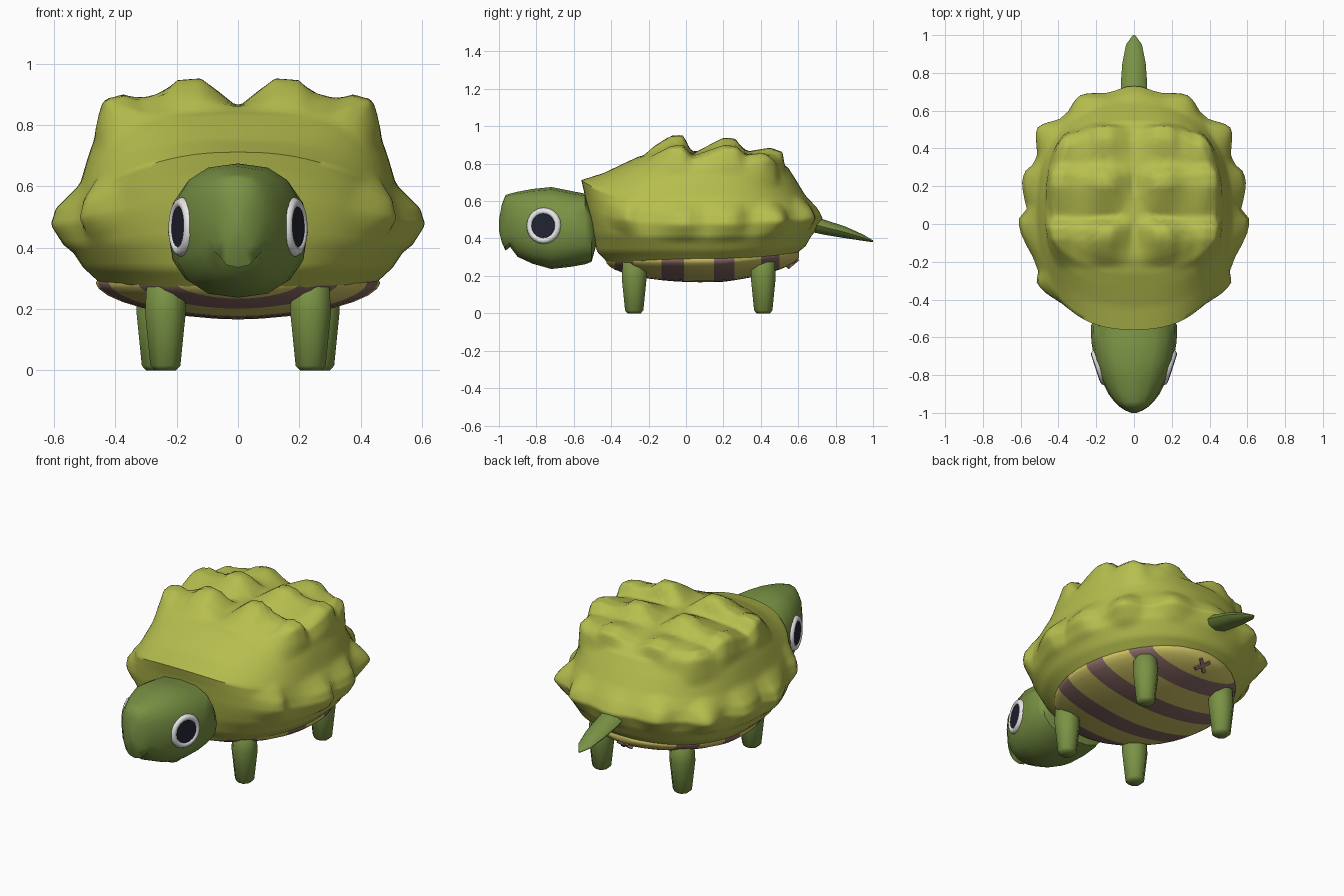
import bpy, bmesh, math
from mathutils import Vector, Matrix

if "Cube" in bpy.data.objects:
    bpy.data.objects.remove(bpy.data.objects["Cube"])


def mat(name, r, g, b):
    m = bpy.data.materials.new(name)
    m.diffuse_color = (r, g, b, 1)
    m.use_nodes = True
    m.node_tree.nodes["Principled BSDF"].inputs["Base Color"].default_value = m.diffuse_color
    return m


SHELL = mat("shell green", 0.47, 0.52, 0.077)
SKIN = mat("skin green", 0.19, 0.285, 0.058)
BELLY = mat("belly yellow", 0.62, 0.54, 0.125)
BROWN = mat("stripe brown", 0.245, 0.14, 0.13)
WHITE = mat("eye white", 0.80, 0.80, 0.80)
DARK = mat("pupil dark", 0.016, 0.017, 0.032)


def spow(v, e):
    return math.copysign(abs(v) ** e, v)


def clamp(v):
    return max(0.0, min(1.0, v))


def finish(name, bm, mats, angle=40):
    bmesh.ops.recalc_face_normals(bm, faces=bm.faces)
    me = bpy.data.meshes.new(name)
    bm.to_mesh(me)
    bm.free()
    for m in mats:
        me.materials.append(m)
    ob = bpy.data.objects.new(name, me)
    bpy.context.collection.objects.link(ob)
    bpy.ops.object.select_all(action='DESELECT')
    ob.select_set(True)
    bpy.context.view_layer.objects.active = ob
    bpy.ops.object.shade_smooth_by_angle(angle=math.radians(angle))
    return ob


def loft(name, rings, mats, angle=40):
    """Skin a list of equally long closed rings and cap both ends."""
    bm = bmesh.new()
    rows = [[bm.verts.new(p) for p in r] for r in rings]
    n = len(rows[0])
    for a, b in zip(rows, rows[1:]):
        for i in range(n):
            j = (i + 1) % n
            bm.faces.new((a[i], a[j], b[j], b[i]))
    bm.faces.new(rows[0])
    bm.faces.new(rows[-1])
    return finish(name, bm, mats, angle)


def section(y, zb, zt, w, n, e=1.0):
    """Upright oval section at depth y."""
    zc, h = (zb + zt) / 2, (zt - zb) / 2
    return [(w * spow(math.cos(a), e), y, zc + h * spow(math.sin(a), e))
            for a in (2 * math.pi * i / n for i in range(n))]


# Shell: oval rings (z front, z side, z back, half width, y front, y back)
KEYS = [
    (0.25, 0.275, 0.31, 0.44, -0.40, 0.58),
    (0.33, 0.335, 0.36, 0.505, -0.475, 0.64),
    (0.43, 0.41, 0.44, 0.555, -0.505, 0.685),
    (0.56, 0.48, 0.51, 0.562, -0.53, 0.71),
    (0.65, 0.535, 0.57, 0.545, -0.545, 0.68),
    (0.712, 0.60, 0.635, 0.518, -0.56, 0.635),
    (0.75, 0.695, 0.71, 0.49, -0.44, 0.59),
    (0.80, 0.775, 0.78, 0.462, -0.335, 0.545),
    (0.835, 0.825, 0.81, 0.43, -0.26, 0.50),
    (0.86, 0.845, 0.835, 0.36, -0.18, 0.43),
    (0.867, 0.86, 0.857, 0.18, -0.02, 0.28),
    (0.867, 0.867, 0.867, 0.01, 0.12, 0.14),
]
# Swept scales: (x, y, z, push x, push y, push z, flat half width, reach)
SCALES = [
    (0.16, -0.03, 0.87, 0, 0, 0.09, 0.04, 0.15),
    (0.16, 0.25, 0.87, 0, 0, 0.078, 0.04, 0.15),
    (0.16, 0.47, 0.83, 0, 0.03, 0.05, 0.04, 0.15),
    (0.37, -0.03, 0.83, 0.03, 0, 0.055, 0.03, 0.13),
    (0.37, 0.25, 0.83, 0.03, 0, 0.055, 0.03, 0.13),
    (0.37, 0.45, 0.80, 0.02, 0.025, 0.045, 0.03, 0.13),
    (0.56, 0.02, 0.50, 0.048, 0, 0, 0.03, 0.12),
    (0.54, 0.26, 0.50, 0.04, 0, 0, 0.03, 0.12),
    (0.45, 0.46, 0.50, 0.05, 0.04, 0, 0.03, 0.11),
    (0.25, 0.64, 0.53, 0.03, 0.03, 0, 0.03, 0.11),
    (0.49, -0.31, 0.53, 0.035, -0.01, 0, 0.03, 0.12),
    (0.0, 0.70, 0.52, 0, 0.02, 0, 0.03, 0.11),
]


def add_scales(p):
    push = Vector((0, 0, 0))
    side = 1 if p.x >= 0 else -1
    q = Vector((abs(p.x), p.y, p.z))
    for x, y, z, dx, dy, dz, flat, reach in SCALES:
        d = q - Vector((x, y, z))
        if dy > 0.025 and dz == 0:      # rear rim scales are plain cones
            k = clamp((reach - d.length) / (reach - 0.02))
        else:
            lat = math.hypot(d.x, d.z)
            along = (d.y + 0.2) / 0.15 if d.y < 0 else 1 - (d.y - 0.015) / 0.045
            k = clamp((reach - lat) / (reach - flat)) * clamp(along)
        push += Vector((dx * side, dy, dz)) * k
    return p + push


SEG, SUB = 128, 5
keys = []
for a, b in zip(KEYS, KEYS[1:]):
    keys += [[u + (v - u) * s / SUB for u, v in zip(a, b)] for s in range(SUB)]
keys.append(KEYS[-1])
rings = []
for zf, zs, zb, w, yf, yb in keys:
    back_e = 0.93 - 0.13 * clamp((zs - 0.45) / 0.35)
    front_e = 0.93 - 0.11 * clamp((zs - 0.30) / 0.15)
    ring = []
    for i in range(SEG):
        a = 2 * math.pi * i / SEG
        e = back_e if math.sin(a) > 0 else front_e
        c, s = spow(math.cos(a), e), spow(math.sin(a), e)
        ymid = 0.08 if yf < 0.08 else (yf + yb) / 2
        y = ymid + s * ((yb - ymid) if s > 0 else (ymid - yf))
        z = zs + ((zb - zs) * s * s if s > 0 else (zf - zs) * s ** 4)
        ring.append(add_scales(Vector((w * c, y, z))))
    rings.append(ring)
loft("shell", rings, [SHELL], 60)

# Belly: bowl with cross stripes, stations placed on the stripe edges
STRIPES = [(-0.38, -0.28), (-0.13, -0.01), (0.15, 0.26), (0.40, 0.50)]
stations = sorted([v for s in STRIPES for v in s] +
                  [-0.425, -0.41, -0.33, -0.2, -0.07, 0.07, 0.205, 0.33, 0.45, 0.54, 0.58, 0.605])
rings = []
for y in stations:
    k = math.sqrt(max(0.0, 1 - ((y - 0.09) / 0.52) ** 2)) + 0.01
    zr = 0.285 + 0.03 * clamp((y - 0.2) / 0.4)
    rings.append(section(y, zr - 0.118 * k, zr + 0.118 * k, 0.46 * k, 32, 1.12))
belly = loft("belly", rings, [BELLY, BROWN], 60)
for f in belly.data.polygons:
    if any(a < f.center.y < b for a, b in STRIPES):
        f.material_index = 1

# Crossed mark under the tail
bm = bmesh.new()
for t in (45, -45):
    m = (Matrix.Translation((0, 0.57, 0.268)) @ Matrix.Rotation(math.radians(40), 4, 'X')
         @ Matrix.Rotation(math.radians(t), 4, 'Z') @ Matrix.Diagonal((0.09, 0.018, 0.022, 1)))
    bmesh.ops.create_cube(bm, size=1, matrix=m)
finish("crossed_mark", bm, [BROWN])

# Head with a small hooked beak: (y, z bottom, z top, half width)
HEAD = [(-1.0, 0.44, 0.50, 0.015), (-0.985, 0.38, 0.58, 0.05), (-0.965, 0.335, 0.632, 0.08),
        (-0.94, 0.355, 0.64, 0.105), (-0.90, 0.302, 0.65, 0.135), (-0.82, 0.265, 0.665, 0.175),
        (-0.72, 0.237, 0.675, 0.21), (-0.62, 0.248, 0.655, 0.226), (-0.54, 0.262, 0.64, 0.228),
        (-0.505, 0.275, 0.56, 0.215), (-0.47, 0.40, 0.47, 0.08)]
loft("head", [section(y, b, t, w, 16, 0.8) for y, b, t, w in HEAD], [SKIN], 50)

# Eyes: pale ring around a dark disc
for side, tag in ((1, "right"), (-1, "left")):
    out = Vector((side, -0.33, 0.02)).normalized()
    base = (Matrix.Translation((side * 0.190, -0.762, 0.468))
            @ out.to_track_quat('Z', 'Y').to_matrix().to_4x4())
    prof = [(0.094, -0.03), (0.097, -0.004), (0.09, 0.008), (0.079, 0.013),
            (0.068, 0.009), (0.063, 0.0), (0.062, -0.03)]
    ring = [[base @ Vector((r * math.cos(a), r * math.sin(a), h))
             for a in (2 * math.pi * i / 20 for i in range(20))] for r, h in prof]
    loft("eye_ring_" + tag, ring, [WHITE], 75)
    bm = bmesh.new()
    bmesh.ops.create_cone(bm, cap_ends=True, segments=20, radius1=0.065, radius2=0.065,
                          depth=0.03, matrix=base @ Matrix.Translation((0, 0, -0.008)))
    finish("pupil_" + tag, bm, [DARK])

# Legs: tapered eight-sided columns
LEG = [(0.0, 0.038), (0.015, 0.053), (0.19, 0.072), (0.27, 0.067), (0.287, 0.05)]
for side, tag in ((1, "right"), (-1, "left")):
    for x, y, part in ((0.237, -0.277, "front_leg_"), (0.265, 0.413, "hind_leg_")):
        loft(part + tag, [[(side * x + r * math.cos(a), y + r * math.sin(a), z)
                           for a in (math.pi * (i + 0.5) / 4 for i in range(8))]
                          for z, r in LEG], [SKIN], 50)

# Tail
TAIL = [(0.60, 0.45, 0.55, 0.07), (0.74, 0.42, 0.50, 0.07), (0.85, 0.402, 0.465, 0.062),
        (0.95, 0.387, 0.42, 0.042), (1.0, 0.38, 0.39, 0.006)]
loft("tail", [section(y, b, t, w, 8) for y, b, t, w in TAIL], [SKIN], 50)
